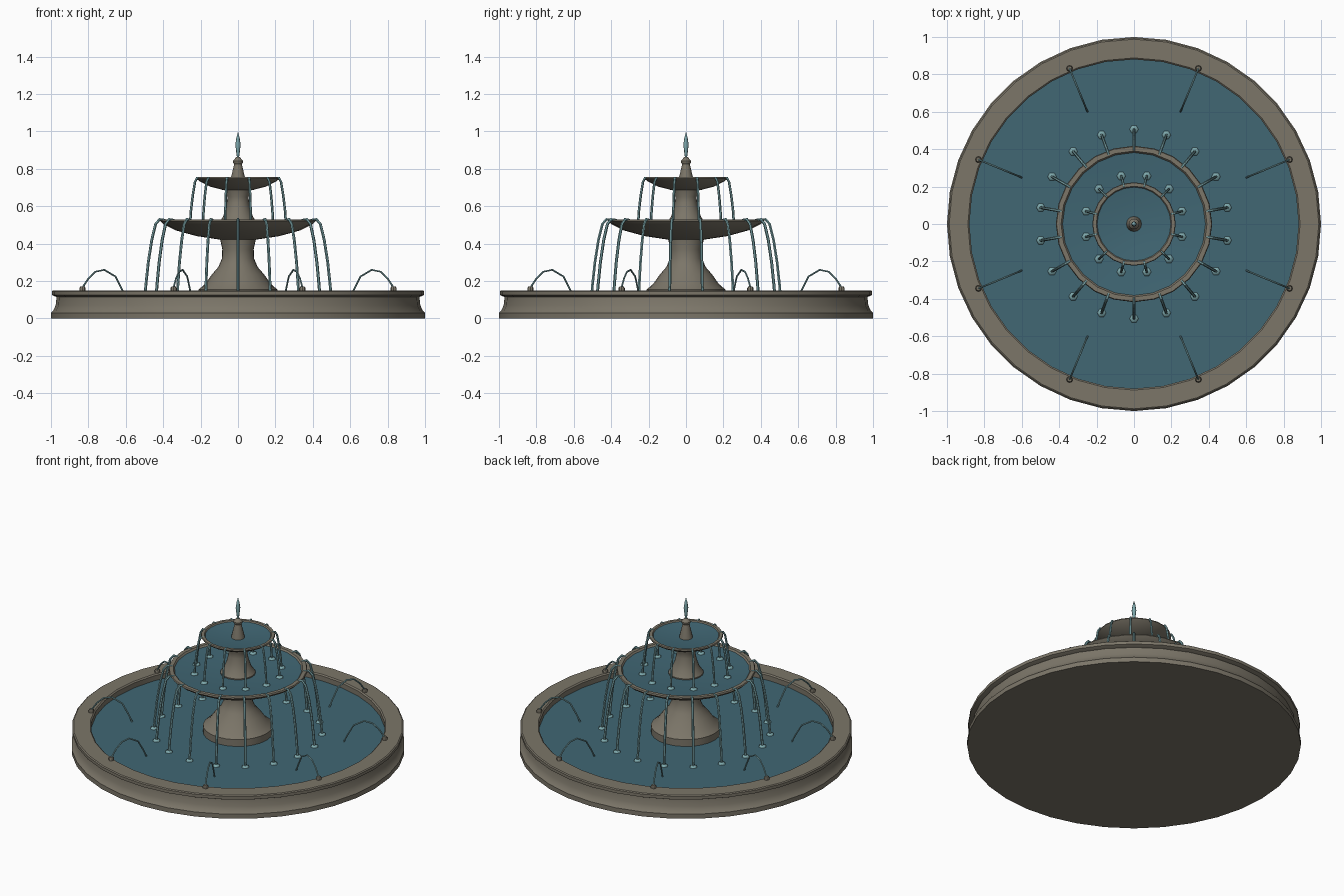
import bpy, bmesh, math
from mathutils import Vector

if "Cube" in bpy.data.objects:
    bpy.data.objects.remove(bpy.data.objects["Cube"])


def material(name, rgb):
    m = bpy.data.materials.new(name)
    m.diffuse_color = (*rgb, 1)
    m.use_nodes = True
    m.node_tree.nodes["Principled BSDF"].inputs["Base Color"].default_value = m.diffuse_color
    return m


STONE = material("warm_grey_stone", (0.20, 0.18, 0.14))
WATER = material("pool_water", (0.052, 0.135, 0.175))
SPRAY = material("pale_spray", (0.20, 0.38, 0.40))


def finish(name, bm, mat, angle=35):
    mesh = bpy.data.meshes.new(name)
    bm.to_mesh(mesh)
    bm.free()
    mesh.materials.append(mat)
    ob = bpy.data.objects.new(name, mesh)
    bpy.context.collection.objects.link(ob)
    bpy.ops.object.select_all(action='DESELECT')
    ob.select_set(True)
    bpy.context.view_layer.objects.active = ob
    bpy.ops.object.shade_smooth_by_angle(angle=math.radians(angle))
    return ob


def add_lathe(bm, profile, sides, cx=0, cy=0):
    """Revolve (radius, z) points; list them up the outside, then inwards."""
    rings = []
    for r, z in profile:
        if r == 0:
            rings.append([bm.verts.new((cx, cy, z))] * sides)
        else:
            rings.append([bm.verts.new((cx + r * math.cos(math.tau * i / sides),
                                        cy + r * math.sin(math.tau * i / sides), z))
                          for i in range(sides)])
    for lo, hi in zip(rings, rings[1:]):
        for i in range(sides):
            j = (i + 1) % sides
            corners = list(dict.fromkeys((lo[i], lo[j], hi[j], hi[i])))
            bm.faces.new(corners)


def lathe(name, profile, sides, mat, angle=35):
    bm = bmesh.new()
    add_lathe(bm, profile, sides)
    return finish(name, bm, mat, angle)


def add_tube(bm, path, a, radius, sides=6):
    """Sweep a tube along (radius, z) points in the vertical plane at angle a."""
    out = Vector((math.cos(a), math.sin(a), 0))
    side = Vector((-math.sin(a), math.cos(a), 0))
    pts = [out * r + Vector((0, 0, z)) for r, z in path]
    rings = []
    for k, p in enumerate(pts):
        t = (pts[min(k + 1, len(pts) - 1)] - pts[max(k - 1, 0)]).normalized()
        n = t.cross(side)
        rings.append([bm.verts.new(p + radius * (side * math.cos(math.tau * i / sides)
                                                 + n * math.sin(math.tau * i / sides)))
                      for i in range(sides)])
    for lo, hi in zip(rings, rings[1:]):
        for i in range(sides):
            j = (i + 1) % sides
            bm.faces.new((lo[i], lo[j], hi[j], hi[i]))
    bm.faces.new(rings[0])
    bm.faces.new(rings[-1])


def jets(name, path, count, offset, radius, splash=0):
    bm = bmesh.new()
    for i in range(count):
        a = math.tau * i / count + offset
        add_tube(bm, path, a, radius)
        if splash:
            r, z = path[-1]
            add_lathe(bm, [(0, z), (splash, z + 0.002), (splash * 0.8, z + 0.01), (0, z + 0.014)],
                      6, r * math.cos(a), r * math.sin(a))
    bmesh.ops.recalc_face_normals(bm, faces=bm.faces)
    return finish(name, bm, SPRAY, 50)


# Ground basin with foot moulding and lip
lathe("basin", [(0, 0), (1.0, 0), (1.0, 0.03), (0.988, 0.042), (0.975, 0.07), (0.97, 0.115),
                (0.985, 0.12), (0.995, 0.125), (0.995, 0.145), (0.988, 0.15),
                (0.888, 0.15), (0.88, 0.143), (0.88, 0.06), (0, 0.06)], 36, STONE)
lathe("basin_water", [(0.882, 0.11), (0, 0.11)], 36, WATER)

# Pedestal and lower bowl
lathe("pedestal", [(0, 0.06), (0.21, 0.06), (0.21, 0.155), (0.175, 0.185), (0.14, 0.235),
                   (0.105, 0.275), (0.086, 0.32), (0.084, 0.37), (0.098, 0.435), (0, 0.435)],
      24, STONE)
lathe("lower_bowl", [(0, 0.42), (0.10, 0.422), (0.22, 0.44), (0.33, 0.47), (0.40, 0.505),
                     (0.418, 0.522), (0.414, 0.53), (0.39, 0.53), (0.382, 0.52),
                     (0.36, 0.49), (0, 0.45)], 24, STONE)
lathe("lower_bowl_water", [(0.384, 0.52), (0.25, 0.508), (0.12, 0.501), (0, 0.5)], 24, WATER)

# Upper column and bowl
lathe("upper_column", [(0.105, 0.47), (0.105, 0.508), (0.082, 0.54), (0.068, 0.58), (0.058, 0.62),
                       (0.057, 0.65), (0.075, 0.695), (0, 0.695)], 24, STONE)
lathe("upper_bowl", [(0, 0.685), (0.08, 0.687), (0.15, 0.705), (0.205, 0.733), (0.223, 0.748),
                     (0.22, 0.755), (0.202, 0.755), (0.197, 0.748), (0.18, 0.73), (0, 0.7)],
      24, STONE)
lathe("upper_bowl_water", [(0.198, 0.748), (0.12, 0.738), (0, 0.733)], 24, WATER)

# Finial with spout
lathe("finial", [(0.042, 0.725), (0.038, 0.75), (0.024, 0.81), (0.021, 0.825), (0.028, 0.835),
                 (0.028, 0.842), (0.018, 0.853), (0.01, 0.862), (0, 0.862)], 16, STONE)
lathe("top_spout", [(0.005, 0.855), (0.009, 0.885), (0.014, 0.93), (0.009, 0.965), (0, 1.0)],
      8, SPRAY, 50)

# Falling streams from both bowls
jets("lower_streams", [(0.395, 0.525), (0.425, 0.53), (0.447, 0.505), (0.468, 0.42),
                       (0.487, 0.3), (0.5, 0.18), (0.506, 0.11)], 18, math.radians(10), 0.008, 0.024)
jets("upper_streams", [(0.205, 0.75), (0.226, 0.752), (0.238, 0.73), (0.25, 0.66),
                       (0.26, 0.58), (0.265, 0.51)], 12, math.radians(15), 0.007, 0.024)

# Rim nozzles and their inward arcs
bm = bmesh.new()
for k in range(8):
    ang = math.radians(22.5 + 45 * k)
    add_lathe(bm, [(0, 0.14), (0.017, 0.145), (0.017, 0.163), (0.012, 0.17), (0, 0.17)], 8,
              0.9 * math.cos(ang), 0.9 * math.sin(ang))
finish("rim_nozzles", bm, STONE)
jets("rim_arcs", [(0.9, 0.165), (0.865, 0.215), (0.825, 0.25), (0.774, 0.26), (0.71, 0.225),
                  (0.671, 0.155), (0.65, 0.11)], 8, math.radians(22.5), 0.005)
